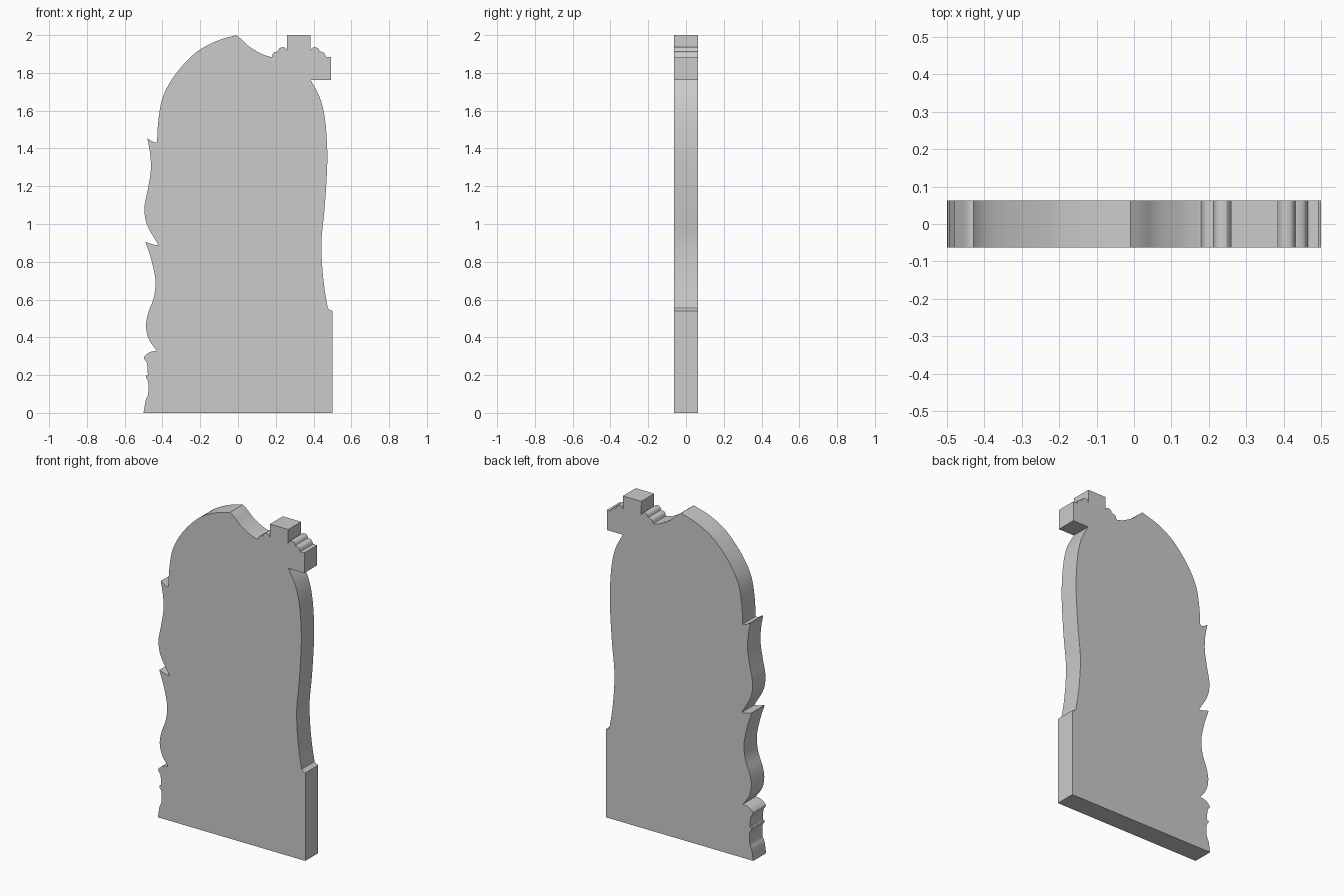
import bpy, bmesh
from mathutils import Vector

if "Cube" in bpy.data.objects:
    bpy.data.objects.remove(bpy.data.objects["Cube"])

HALF_DEPTH = 0.0625


def smooth_run(pts, steps=5):
    """Catmull-Rom curve through the points, sharp at both ends."""
    p = [Vector(q) for q in pts]
    p = [2 * p[0] - p[1]] + p + [2 * p[-1] - p[-2]]
    out = []
    for a, b, c, d in zip(p, p[1:], p[2:], p[3:]):
        for i in range(steps):
            t = i / steps
            out.append(0.5 * (2 * b + (c - a) * t + (2 * a - 5 * b + 4 * c - d) * t * t
                              + (3 * b - a - 3 * c + d) * t ** 3))
    return out + [p[-2]]


# Plinth edge and right flank
base = [(-0.5, 0), (0.5, 0), (0.5, 0.54), (0.485, 0.545)]
flank = [(0.475, 0.555), (0.455, 0.68), (0.443, 0.82), (0.443, 0.93), (0.459, 1.09),
         (0.472, 1.30), (0.471, 1.43), (0.459, 1.565), (0.433, 1.67), (0.385, 1.762)]

# Cross head with scalloped shoulders, mirrored about its own axis
cross_x = 0.322
scallop = smooth_run([(0.062, 1.918), (0.075, 1.935), (0.10, 1.932), (0.11, 1.914)], 3) \
    + smooth_run([(0.112, 1.914), (0.134, 1.906), (0.143, 1.885)], 3)
shoulder = [(0.0625, 2.0)] + [tuple(p) for p in scallop]
cross = [(0.493, 1.762), (0.493, 1.885)]
cross += [(cross_x + x, z) for x, z in reversed(shoulder)]
cross += [(cross_x - x, z) for x, z in shoulder]

# Smooth runs between the corners of the crest and the left side
runs = [
    # dip beside the cross
    [(0.175, 1.884), (0.127, 1.9), (0.063, 1.937), (0.02, 1.977), (-0.01, 2.0)],
    # arch
    [(-0.01, 2.0), (-0.12, 1.966), (-0.23, 1.902), (-0.333, 1.79), (-0.397, 1.675),
     (-0.421, 1.555), (-0.429, 1.432)],
    # upper leaf
    [(-0.429, 1.432), (-0.446, 1.433), (-0.48, 1.453)],
    [(-0.48, 1.453), (-0.465, 1.37), (-0.462, 1.28), (-0.478, 1.18), (-0.495, 1.085),
     (-0.481, 0.995), (-0.42, 0.887)],
    # middle leaf
    [(-0.42, 0.887), (-0.45, 0.892), (-0.49, 0.905)],
    [(-0.49, 0.905), (-0.459, 0.81), (-0.437, 0.7), (-0.446, 0.61), (-0.475, 0.53),
     (-0.487, 0.46), (-0.472, 0.39), (-0.43, 0.329)],
    # scrolled foot
    [(-0.43, 0.329), (-0.468, 0.321), (-0.498, 0.293), (-0.482, 0.262), (-0.477, 0.2)],
    [(-0.487, 0.198), (-0.487, 0.184), (-0.476, 0.165), (-0.476, 0.1), (-0.489, 0.065),
     (-0.5, 0)],
]

outline = base + smooth_run(flank) + cross
for run in runs:
    outline += smooth_run(run)

# Drop coincident neighbours
clean = []
for q in map(Vector, outline):
    if not clean or (q - clean[-1]).length > 0.002:
        clean.append(q)
if (clean[-1] - clean[0]).length < 0.002:
    clean.pop()

# Extrude the outline into a slab
bm = bmesh.new()
face = bm.faces.new([bm.verts.new((x, -HALF_DEPTH, z)) for x, z in clean])
ext = bmesh.ops.extrude_face_region(bm, geom=[face])
moved = [g for g in ext["geom"] if isinstance(g, bmesh.types.BMVert)]
bmesh.ops.translate(bm, verts=moved, vec=(0, 2 * HALF_DEPTH, 0))
bmesh.ops.recalc_face_normals(bm, faces=bm.faces)
mesh = bpy.data.meshes.new("headstone_slab")
bm.to_mesh(mesh)
bm.free()

stone = bpy.data.materials.new("grey stone")
stone.diffuse_color = (0.6, 0.6, 0.6, 1)
stone.use_nodes = True
stone.node_tree.nodes["Principled BSDF"].inputs["Base Color"].default_value = stone.diffuse_color
mesh.materials.append(stone)

slab = bpy.data.objects.new("headstone_slab", mesh)
bpy.context.collection.objects.link(slab)
bpy.context.view_layer.objects.active = slab
slab.select_set(True)
bpy.ops.object.shade_smooth_by_angle(angle=0.52)
